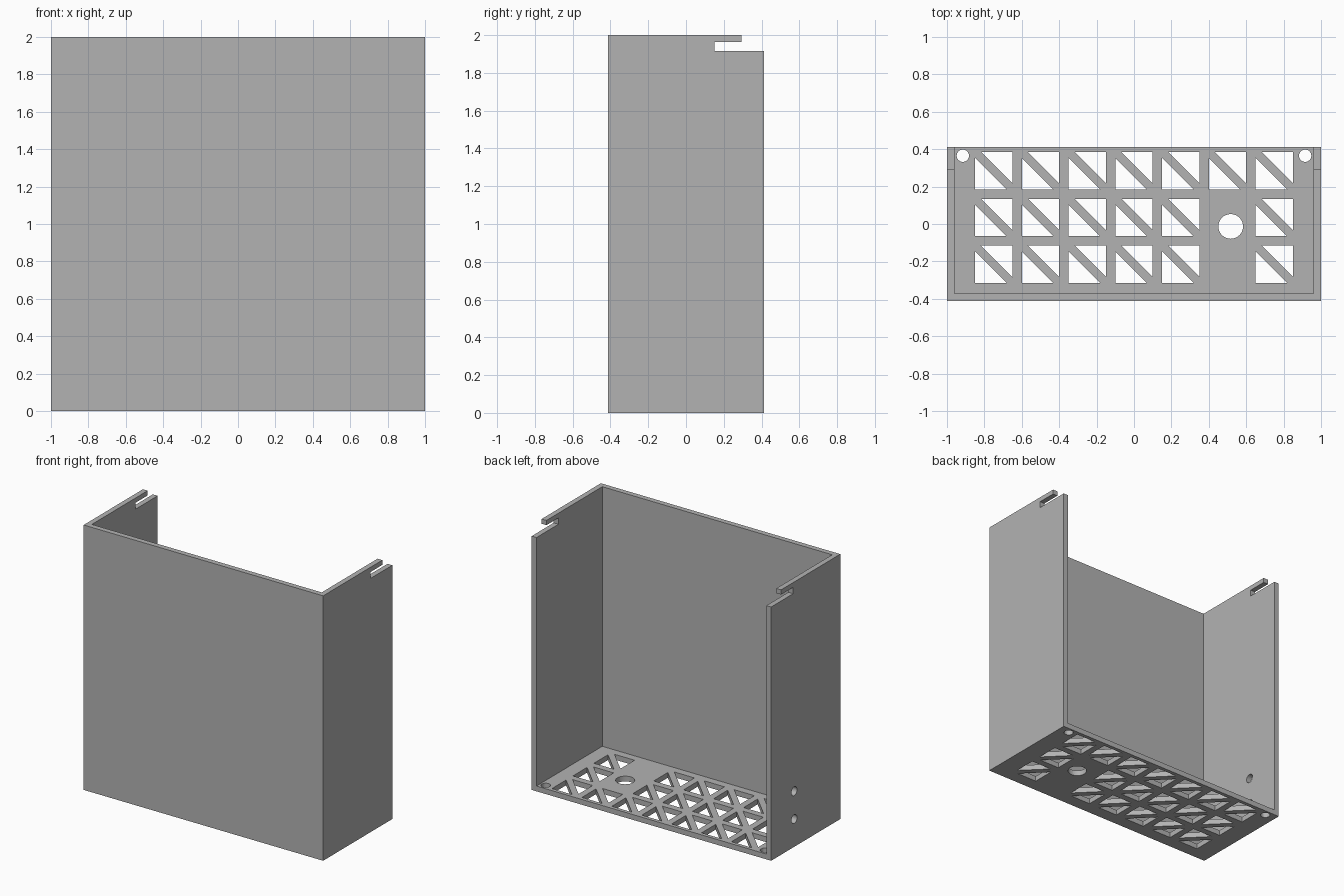
import bpy
from math import cos, sin, pi
from mathutils import Matrix

cube = bpy.data.objects.get("Cube")
if cube:
    bpy.data.objects.remove(cube, do_unlink=True)

T = 0.04      # sheet thickness
W = 1.0       # half width
D = 0.4125    # half depth
H = 2.0       # height

grey = bpy.data.materials.new("plain grey")
grey.use_nodes = True
colour = (0.45, 0.45, 0.45, 1)
grey.diffuse_color = colour
grey.node_tree.nodes["Principled BSDF"].inputs["Base Color"].default_value = colour

# Orientation of a panel standing sideways: drawn in (y, z), thick along x
SIDEWAYS = Matrix(((0, 0, 1, 0), (1, 0, 0, 0), (0, 1, 0, 0), (0, 0, 0, 1)))


def rect(x0, y0, x1, y1):
    return [(x0, y0), (x1, y0), (x1, y1), (x0, y1)]


def circle(x, y, r, n=32):
    return [(x + r * cos(2 * pi * i / n), y + r * sin(2 * pi * i / n)) for i in range(n)]


def panel(name, loops, centre, orient=Matrix.Identity(4)):
    """Flat sheet from an outline followed by hole loops."""
    curve = bpy.data.curves.new(name, "CURVE")
    curve.dimensions = "2D"
    curve.fill_mode = "BOTH"
    curve.extrude = T / 2
    for loop in loops:
        spline = curve.splines.new("POLY")
        spline.points.add(len(loop) - 1)
        for point, (x, y) in zip(spline.points, loop):
            point.co = (x, y, 0, 1)
        spline.use_cyclic_u = True
        spline.use_smooth = False
    temp = bpy.data.objects.new(name, curve)
    bpy.context.collection.objects.link(temp)
    mesh = bpy.data.meshes.new_from_object(
        temp.evaluated_get(bpy.context.evaluated_depsgraph_get()))
    bpy.data.objects.remove(temp, do_unlink=True)
    mesh.transform(Matrix.Translation(centre) @ orient)
    mesh.materials.clear()
    mesh.materials.append(grey)
    obj = bpy.data.objects.new(name, mesh)
    bpy.context.collection.objects.link(obj)
    return obj


# Floor with a lattice of paired triangular openings
floor_loops = [rect(-W, -D, W, D)]
size, leg = 0.2, 0.168
for col in range(7):
    for row in range(3):
        if col == 5 and row > 0:
            continue
        x0 = -0.85 + 0.25 * col
        y1 = 0.385 - 0.25 * row
        x1, y0 = x0 + size, y1 - size
        floor_loops.append([(x1, y1), (x1 - leg, y1), (x1, y1 - leg)])
        floor_loops.append([(x0, y0), (x0 + leg, y0), (x0, y0 + leg)])

# Cable hole and corner screw holes
floor_loops.append(circle(0.517, -0.013, 0.066))
for side in (-1, 1):
    floor_loops.append(circle(side * 0.915, 0.365, 0.033))
panel("floor", floor_loops, (0, 0, T / 2))

# Front wall
panel("front_wall", [rect(-W, T, W, H)], (0, -D + T / 2, 0),
      Matrix.Rotation(pi / 2, 4, "X"))

# Side walls with a hooked slot at the top; the right one has two holes
slot_y, tab_y, ledge_z, tab_z = 0.15, 0.294, 1.916, 1.964
outline = [(-D + T, T), (D, T), (D, ledge_z), (slot_y, ledge_z),
           (slot_y, tab_z), (tab_y, tab_z), (tab_y, H), (-D + T, H)]
screw_holes = [circle(0.137, z, 0.033) for z in (0.21, 0.42)]
panel("left_wall", [outline], (W - T / 2, 0, 0), SIDEWAYS)
panel("right_wall", [outline] + screw_holes, (-W + T / 2, 0, 0), SIDEWAYS)
